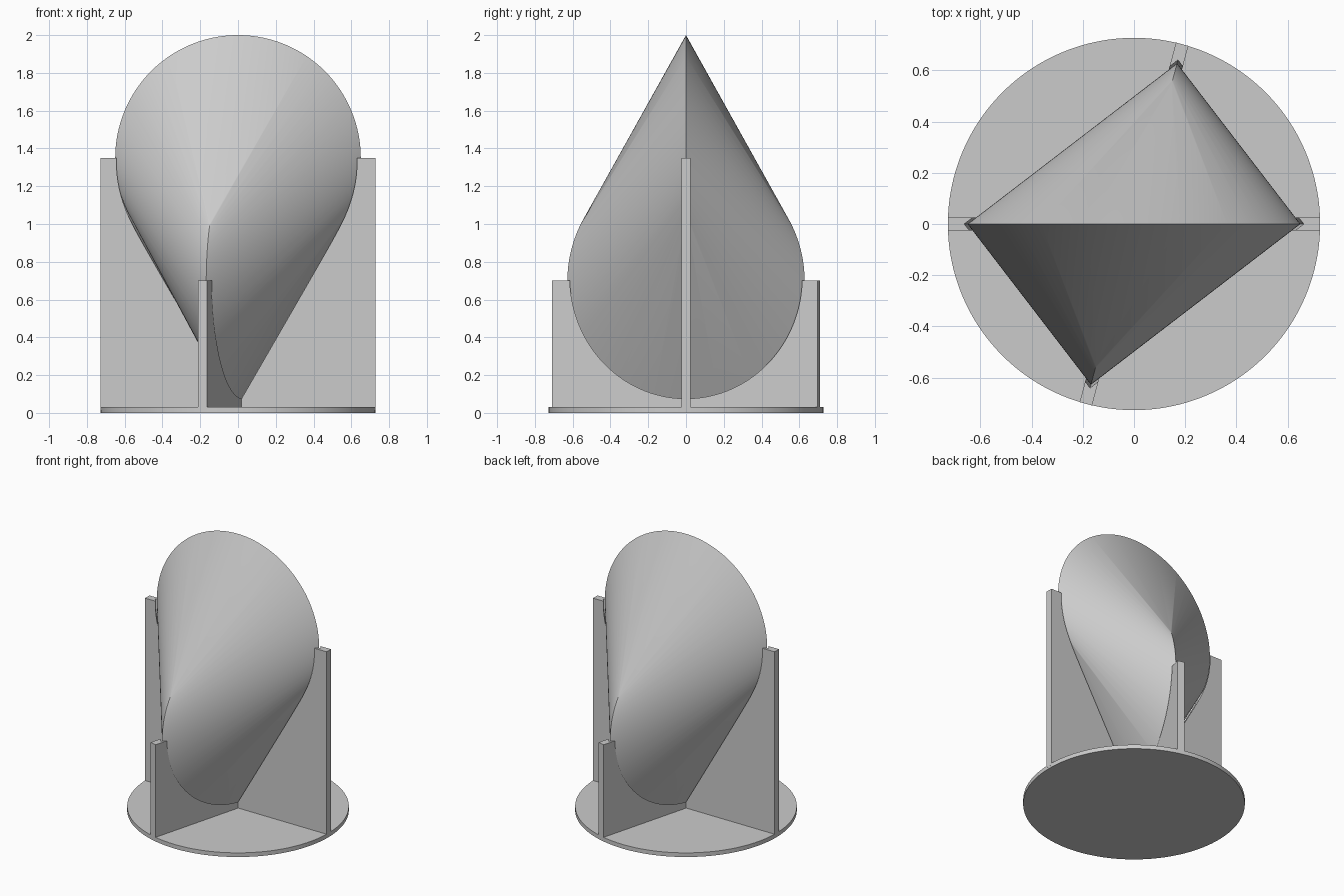
import bpy, bmesh
from math import sin, cos, pi, radians
from mathutils import Matrix, Vector

if "Cube" in bpy.data.objects:
    bpy.data.objects.remove(bpy.data.objects["Cube"], do_unlink=True)

RADIUS = 0.65             # radius of both generating circles
MID = 1.025               # height of the solid's centre
TWIST = radians(75)       # angle between the two circle planes
BASE_R, BASE_H = 0.727, 0.03
FIN_T = 0.05

grey = bpy.data.materials.new("plain grey")
grey.use_nodes = True
grey.diffuse_color = (0.6, 0.6, 0.6, 1)
grey.node_tree.nodes["Principled BSDF"].inputs["Base Color"].default_value = (0.6, 0.6, 0.6, 1)


def finish(name, bm):
    bmesh.ops.recalc_face_normals(bm, faces=bm.faces)
    mesh = bpy.data.meshes.new(name)
    bm.to_mesh(mesh)
    bm.free()
    mesh.materials.append(grey)
    obj = bpy.data.objects.new(name, mesh)
    bpy.context.collection.objects.link(obj)
    return obj


def activate(obj):
    bpy.ops.object.select_all(action='DESELECT')
    obj.select_set(True)
    bpy.context.view_layer.objects.active = obj


def smooth(obj):
    activate(obj)
    bpy.ops.object.shade_smooth_by_angle(angle=radians(30))


def rolling_solid(name, scale, steps):
    """Convex hull of two upright circles, each through the other's centre."""
    bm = bmesh.new()
    for angle, lift in ((0, RADIUS / 2), (TWIST, -RADIUS / 2)):
        for i in range(steps):
            a = 2 * pi * i / steps
            r = RADIUS * cos(a)
            p = Vector((r * cos(angle), r * sin(angle), lift + RADIUS * sin(a)))
            bm.verts.new(p * scale + Vector((0, 0, MID)))
    bmesh.ops.convex_hull(bm, input=bm.verts)
    bmesh.ops.delete(bm, geom=[v for v in bm.verts if not v.link_faces], context='VERTS')
    return finish(name, bm)


# Round base plate
bm = bmesh.new()
bmesh.ops.create_cone(bm, cap_ends=True, segments=128, radius1=BASE_R, radius2=BASE_R,
                      depth=BASE_H, matrix=Matrix.Translation((0, 0, BASE_H / 2)))
smooth(finish("base_plate", bm))

# Rolling solid resting in the cradle
smooth(rolling_solid("rolling_solid", 1.0, 180))

# Crossed cradle fins, hollowed by a slightly larger copy of the solid
cutter = rolling_solid("cradle_cutter", 1.02, 120)
cutter.hide_render = True
for name, angle, top in (("tall_fins", 0, MID + RADIUS / 2),
                         ("short_fins", TWIST, MID - RADIUS / 2)):
    bottom = BASE_H / 2
    bm = bmesh.new()
    bmesh.ops.create_cube(bm, size=1, matrix=Matrix.Rotation(angle, 4, 'Z')
                          @ Matrix.Translation((0, 0, (top + bottom) / 2))
                          @ Matrix.Diagonal((2 * BASE_R, FIN_T, top - bottom, 1)))
    fins = finish(name, bm)
    cut = fins.modifiers.new("hollow", 'BOOLEAN')
    cut.operation = 'DIFFERENCE'
    cut.solver = 'EXACT'
    cut.object = cutter
    activate(fins)
    bpy.ops.object.modifier_apply(modifier=cut.name)
    smooth(fins)
bpy.data.objects.remove(cutter, do_unlink=True)
